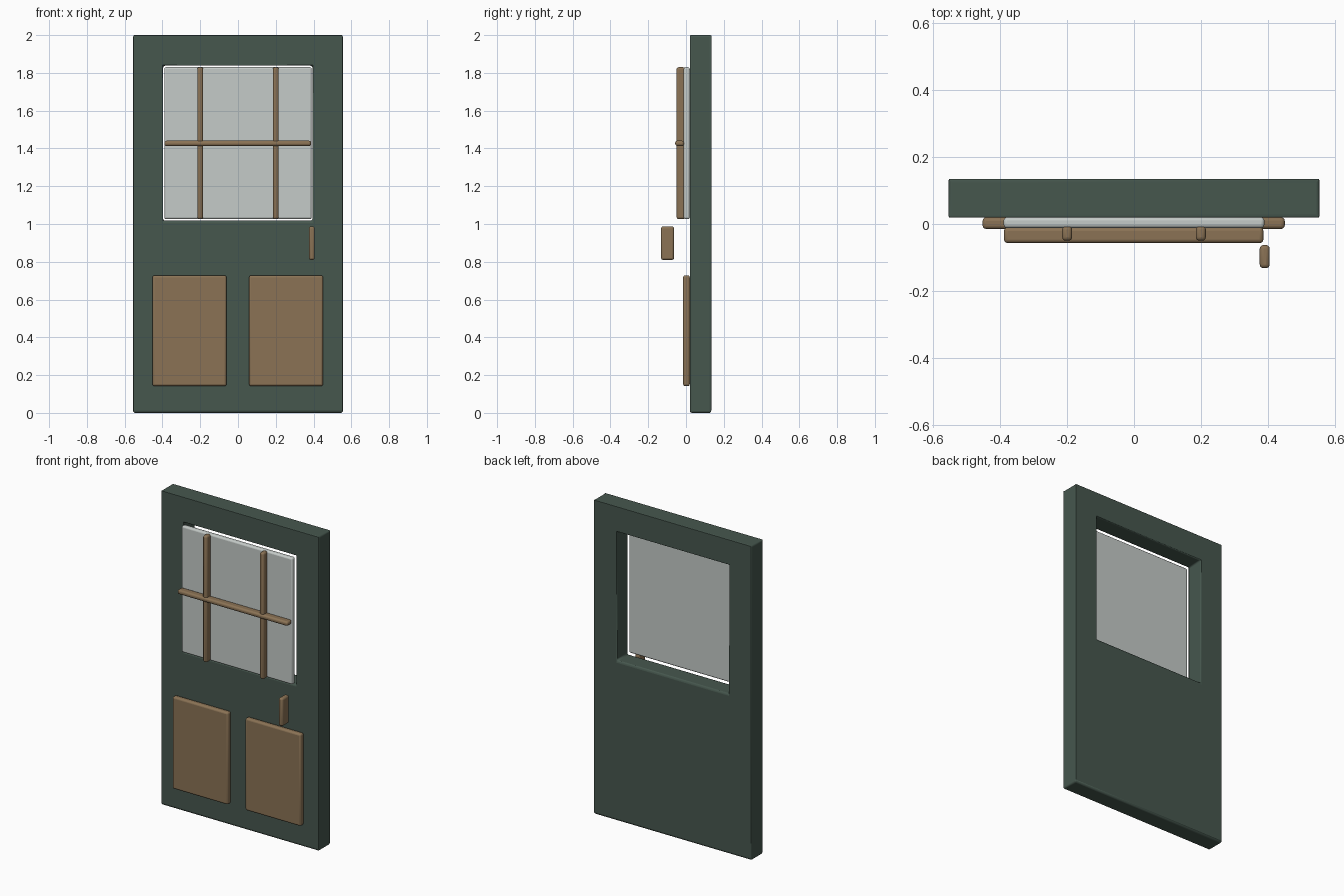
import bpy, bmesh, math

if "Cube" in bpy.data.objects:
    bpy.data.objects.remove(bpy.data.objects["Cube"])


def material(name, rgb):
    m = bpy.data.materials.new(name)
    m.diffuse_color = (*rgb, 1)
    m.use_nodes = True
    m.node_tree.nodes["Principled BSDF"].inputs["Base Color"].default_value = m.diffuse_color
    return m


GREEN = material("dark_green_paint", (0.061, 0.095, 0.076))
BROWN = material("brown_wood", (0.258, 0.171, 0.091))
GLASS = material("pale_glass", (0.558, 0.597, 0.578))


def finish(name, bm, mat, bevel):
    """Turn a bmesh into a bevelled, smooth-shaded object."""
    bmesh.ops.recalc_face_normals(bm, faces=bm.faces)
    mesh = bpy.data.meshes.new(name)
    bm.to_mesh(mesh)
    bm.free()
    mesh.materials.append(mat)
    ob = bpy.data.objects.new(name, mesh)
    bpy.context.collection.objects.link(ob)
    mod = ob.modifiers.new("rounded_edges", 'BEVEL')
    mod.width = bevel
    mod.segments = 3
    mod.limit_method = 'ANGLE'
    bpy.ops.object.select_all(action='DESELECT')
    ob.select_set(True)
    bpy.context.view_layer.objects.active = ob
    bpy.ops.object.shade_smooth_by_angle(angle=math.radians(35))
    return ob


def box(name, x, y, z, mat, bevel):
    """Box from (min, max) pairs on each axis."""
    bm = bmesh.new()
    bmesh.ops.create_cube(bm, size=1)
    for v in bm.verts:
        v.co = [a + (b - a) * (c + 0.5) for c, (a, b) in zip(v.co, (x, y, z))]
    return finish(name, bm, mat, bevel)


def framed_slab(name, outer, inner, y, mat, bevel):
    """Slab with a rectangular opening; rectangles are (x0, x1, z0, z1)."""
    bm = bmesh.new()

    def ring(r, yy):
        x0, x1, z0, z1 = r
        return [bm.verts.new((px, yy, pz))
                for px, pz in ((x0, z0), (x1, z0), (x1, z1), (x0, z1))]

    loops = [ring(outer, y[0]), ring(inner, y[0]), ring(inner, y[1]), ring(outer, y[1])]
    for k in range(4):
        a, b = loops[k], loops[(k + 1) % 4]
        for i in range(4):
            j = (i + 1) % 4
            bm.faces.new((a[i], a[j], b[j], b[i]))
    return finish(name, bm, mat, bevel)


# door leaf with window opening
framed_slab("door_leaf", (-0.555, 0.555, 0, 2), (-0.396, 0.394, 1.018, 1.838),
            (0.02, 0.134), GREEN, 0.01)

# window pane
box("window_pane", (-0.39, 0.39), (-0.012, 0.02), (1.026, 1.83), GLASS, 0.01)

# glazing bars
for side, sx in (("left", -0.2), ("right", 0.2)):
    box(side + "_glazing_bar", (sx - 0.015, sx + 0.015), (-0.05, -0.005),
        (1.026, 1.83), BROWN, 0.011)
box("cross_glazing_bar", (-0.389, 0.387), (-0.057, -0.01), (1.413, 1.441), BROWN, 0.011)

# lower panels
for side, sx in (("left", -0.257), ("right", 0.255)):
    box(side + "_lower_panel", (sx - 0.196, sx + 0.196), (-0.015, 0.02),
        (0.142, 0.728), BROWN, 0.011)

# door handle
box("door_handle", (0.376, 0.406), (-0.132, -0.063), (0.81, 0.987), BROWN, 0.011)
